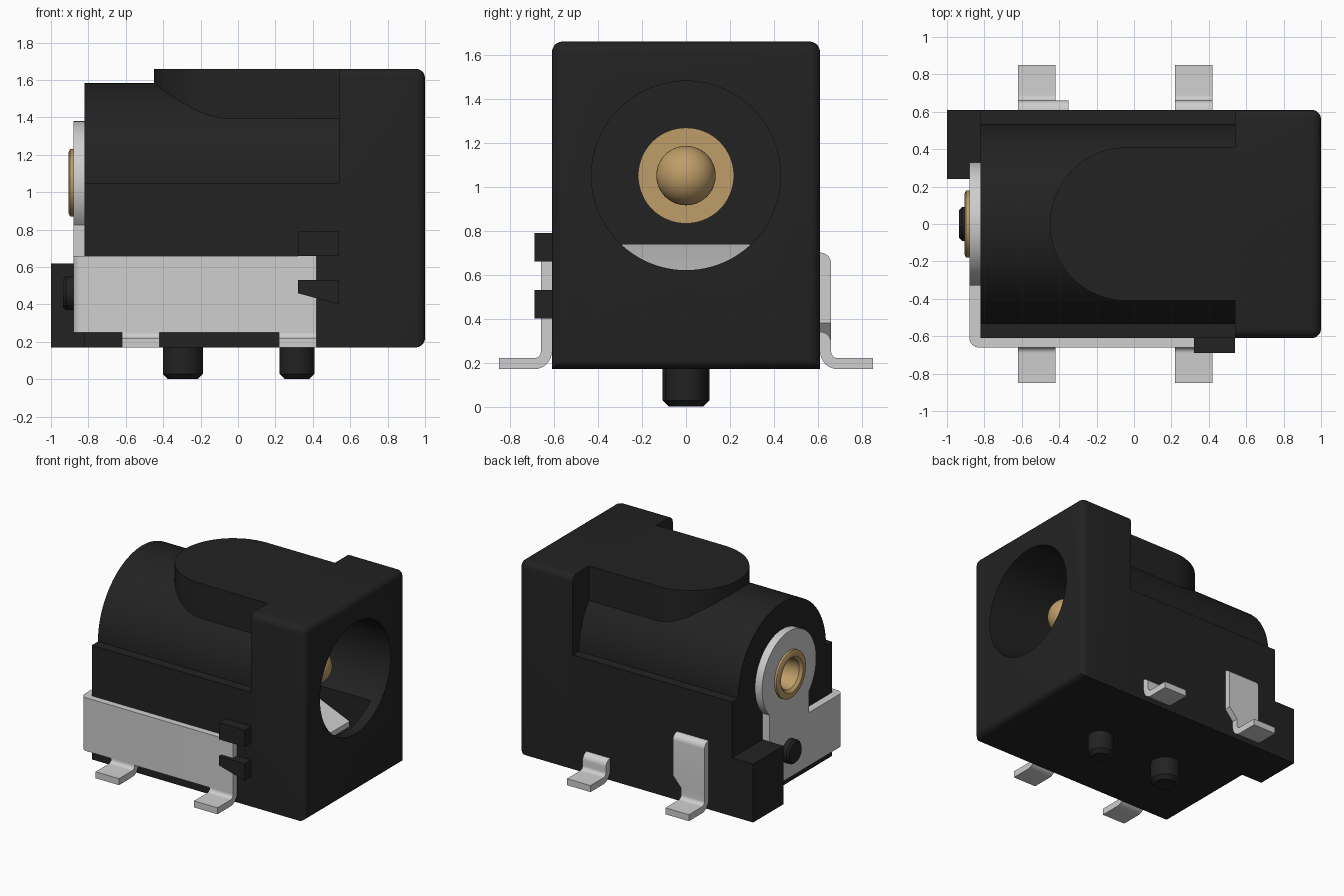
import bpy, bmesh, math
from mathutils import Vector

if "Cube" in bpy.data.objects:
    bpy.data.objects.remove(bpy.data.objects["Cube"])


def material(name, rgb):
    m = bpy.data.materials.new(name)
    m.diffuse_color = (*rgb, 1)
    m.use_nodes = True
    m.node_tree.nodes["Principled BSDF"].inputs["Base Color"].default_value = m.diffuse_color
    return m


BLACK = material("black_plastic", (0.016, 0.016, 0.016))
SILVER = material("tinned_metal", (0.62, 0.62, 0.62))
GOLD = material("brass", (0.52, 0.34, 0.14))
AX = 1.05  # height of the barrel axis


def finish(name, bm, mat):
    bmesh.ops.remove_doubles(bm, verts=bm.verts, dist=1e-5)
    bmesh.ops.recalc_face_normals(bm, faces=bm.faces)
    me = bpy.data.meshes.new(name)
    bm.to_mesh(me)
    bm.free()
    me.materials.append(mat)
    ob = bpy.data.objects.new(name, me)
    bpy.context.collection.objects.link(ob)
    return ob


def prism(name, pts, axis, lo, hi, mat, bevel=None):
    """Extrude a 2D outline along x (y,z), y (x,z) or z (x,y)."""
    put = {'x': lambda p, t: (t, p[0], p[1]),
           'y': lambda p, t: (p[0], t, p[1]),
           'z': lambda p, t: (p[0], p[1], t)}[axis]
    bm = bmesh.new()
    a = [bm.verts.new(put(p, lo)) for p in pts]
    b = [bm.verts.new(put(p, hi)) for p in pts]
    bm.faces.new(a)
    bm.faces.new(b)
    n = len(pts)
    for i in range(n):
        j = (i + 1) % n
        bm.faces.new((a[i], a[j], b[j], b[i]))
    if bevel:
        edges = [e for e in bm.edges if bevel(*[v.co for v in e.verts])]
        bmesh.ops.bevel(bm, geom=edges, offset=0.05, segments=5,
                        profile=0.5, affect='EDGES')
    return finish(name, bm, mat)


def box(name, x, y, z, mat, bevel=None):
    return prism(name, [(y[0], z[0]), (y[1], z[0]), (y[1], z[1]), (y[0], z[1])],
                 'x', x[0], x[1], mat, bevel)


def lathe(name, profile, origin, axis, mat, n=64):
    """Revolve (position, radius) points around the x or z axis."""
    bm = bmesh.new()
    rings = []
    for t, r in profile:
        ring = []
        for i in range(n):
            c, s = r * math.cos(2 * math.pi * i / n), r * math.sin(2 * math.pi * i / n)
            co = Vector((t, c, s)) if axis == 'x' else Vector((c, s, t))
            ring.append(bm.verts.new(co + Vector(origin)))
        rings.append(ring)
    for a, b in zip(rings, rings[1:]):
        for i in range(n):
            j = (i + 1) % n
            bm.faces.new((a[i], a[j], b[j], b[i]))
    bmesh.ops.dissolve_degenerate(bm, edges=bm.edges, dist=1e-6)
    return finish(name, bm, mat)


def arc(cx, cy, r, a0, a1, n=8):
    return [(cx + r * math.cos(math.radians(a0 + (a1 - a0) * i / n)),
             cy + r * math.sin(math.radians(a0 + (a1 - a0) * i / n))) for i in range(n + 1)]


def cut(ob, *cutters):
    bpy.context.view_layer.objects.active = ob
    for c in cutters:
        m = ob.modifiers.new("cut", 'BOOLEAN')
        m.operation, m.solver, m.object = 'DIFFERENCE', 'EXACT', c
        bpy.ops.object.modifier_apply(modifier=m.name)


# Housing: front block, barrel with square base, raised top boss
block = box("front_block", (0.54, 1), (-0.61, 0.61), (0.17, 1.66), BLACK,
            lambda a, b: (a.x > 0.99 and b.x > 0.99) or (a.z > 1.65 and b.z > 1.65 and abs(a.y - b.y) < 0.01))
barrel = prism("barrel_body", [(-0.61, 0.17), (0.61, 0.17), (0.61, AX)]
               + arc(0, AX, 0.535, 0, 180, 48) + [(-0.61, AX)], 'x', -0.82, 0.54, BLACK)
boss = prism("top_boss", [(0.54, 0.41)] + arc(-0.04, 0, 0.41, 90, 270, 32) + [(0.54, -0.41)],
             'z', 1.38, 1.66, BLACK)

# Rear plate with round top and neck
rear_plate = prism("rear_contact_plate", [(-0.24, 0.66), (0.24, 0.66)]
                   + arc(0, AX, 0.33, -43.3, 223.3, 48), 'x', -0.88, -0.82, SILVER)

# Hollow out the socket, spring slot and pin bore
cavity = lathe("cavity_cutter", [(-0.62, 0), (-0.62, 0.43), (1.1, 0.43), (1.1, 0)], (0, 0, AX), 'x', BLACK, 96)
bore = lathe("bore_cutter", [(-0.95, 0), (-0.95, 0.15), (-0.55, 0.15), (-0.55, 0)], (0, 0, AX), 'x', BLACK)
slot = box("slot_cutter", (-0.5, 0.92), (-0.3, 0.3), (0.5, 0.9), BLACK)
cut(block, cavity, slot)
cut(barrel, cavity, slot, bore)
cut(boss, cavity)
cut(rear_plate, bore)
for c in (cavity, bore, slot):
    bpy.data.objects.remove(c)

# Rear corner block and locating stud
box("rear_corner_block", (-1, -0.82), (0.24, 0.61), (0.17, 0.62), BLACK)
lathe("rear_stud", [(-0.935, 0), (-0.935, 0.075), (-0.92, 0.09), (-0.8, 0.09), (-0.8, 0)],
      (0, 0, 0.46), 'x', BLACK, 32)

# Side clips holding the plate
box("upper_clip", (0.32, 0.54), (-0.69, -0.61), (0.66, 0.79), BLACK)
prism("lower_clip", [(0.32, 0.46), (0.54, 0.40), (0.54, 0.53), (0.32, 0.53)], 'y', -0.69, -0.61, BLACK)

# Board pegs underneath
for name, x, r in (("rear_peg", -0.295, 0.107), ("front_peg", 0.315, 0.093)):
    lathe(name, [(0, 0), (0, r - 0.028), (0.028, r), (0.2, r), (0.2, 0)], (x, 0, 0), 'z', BLACK, 40)

# Brass centre pin with riveted hollow tail and rounded tip
lathe("centre_pin", [(-0.7, 0), (-0.7, 0.1), (-0.885, 0.115), (-0.905, 0.135), (-0.905, 0.165),
                     (-0.897, 0.18), (-0.88, 0.18), (-0.88, 0.145), (-0.625, 0.145), (-0.625, 0.218),
                     (-0.58, 0.218), (-0.58, 0.135)] + arc(0.64, 0, 0.135, 90, 0, 12),
      (0, 0, AX), 'x', GOLD)

# Spring contact inside the socket
prism("spring_contact", [(0.75, 0.54), (0.3, 0.73), (0.22, 0.74), (-0.49, 0.74), (-0.49, 0.70),
                         (0.22, 0.70), (0.3, 0.69), (0.75, 0.50)], 'y', -0.29, 0.29, SILVER)

# Bent plate wrapping from the rear to the front side
prism("side_contact_plate", [(0.42, -0.61), (0.42, -0.66)] + arc(-0.83, -0.61, 0.05, 270, 180)
      + [(-0.88, 0.24), (-0.82, 0.24), (-0.82, -0.61)], 'z', 0.25, 0.66, SILVER)


# Solder feet on both sides
def foot(name, x0, side, top):
    pts = arc(0.69, 0.25, 0.08, 180, 270) + [(0.85, 0.17), (0.85, 0.22)] \
        + arc(0.69, 0.25, 0.03, 270, 180) + top
    prism(name, [(side * y, z) for y, z in pts], 'x', x0, x0 + 0.2, SILVER)


for label, x0 in (("rear", -0.62), ("front", 0.22)):
    foot(label + "_foot_near", x0, -1, [(0.66, 0.26), (0.61, 0.26)])
foot("rear_foot_far", -0.62, 1, [(0.66, 0.30), (0.61, 0.30)])
foot("front_foot_far", 0.22, 1, arc(0.61, 0.29, 0.05, 0, 90) + [(0.58, 0.34), (0.58, 0.29), (0.61, 0.29)])

# Tall tab above the far rear foot, with a slanted lower edge
prism("far_tab_lower", [(-0.62, 0.30), (-0.42, 0.30), (-0.35, 0.38), (-0.62, 0.38)],
      'y', 0.61, 0.66, SILVER)
prism("far_tab_upper", [(0.61, 0.38)] + [(0.66, 0.38)] + arc(0.61, 0.65, 0.05, 0, 90),
      'x', -0.62, -0.35, SILVER)

# Smooth the round surfaces, keep edges sharp
for ob in bpy.context.collection.objects:
    ob.select_set(True)
bpy.context.view_layer.objects.active = block
bpy.ops.object.shade_smooth_by_angle(angle=math.radians(30))
